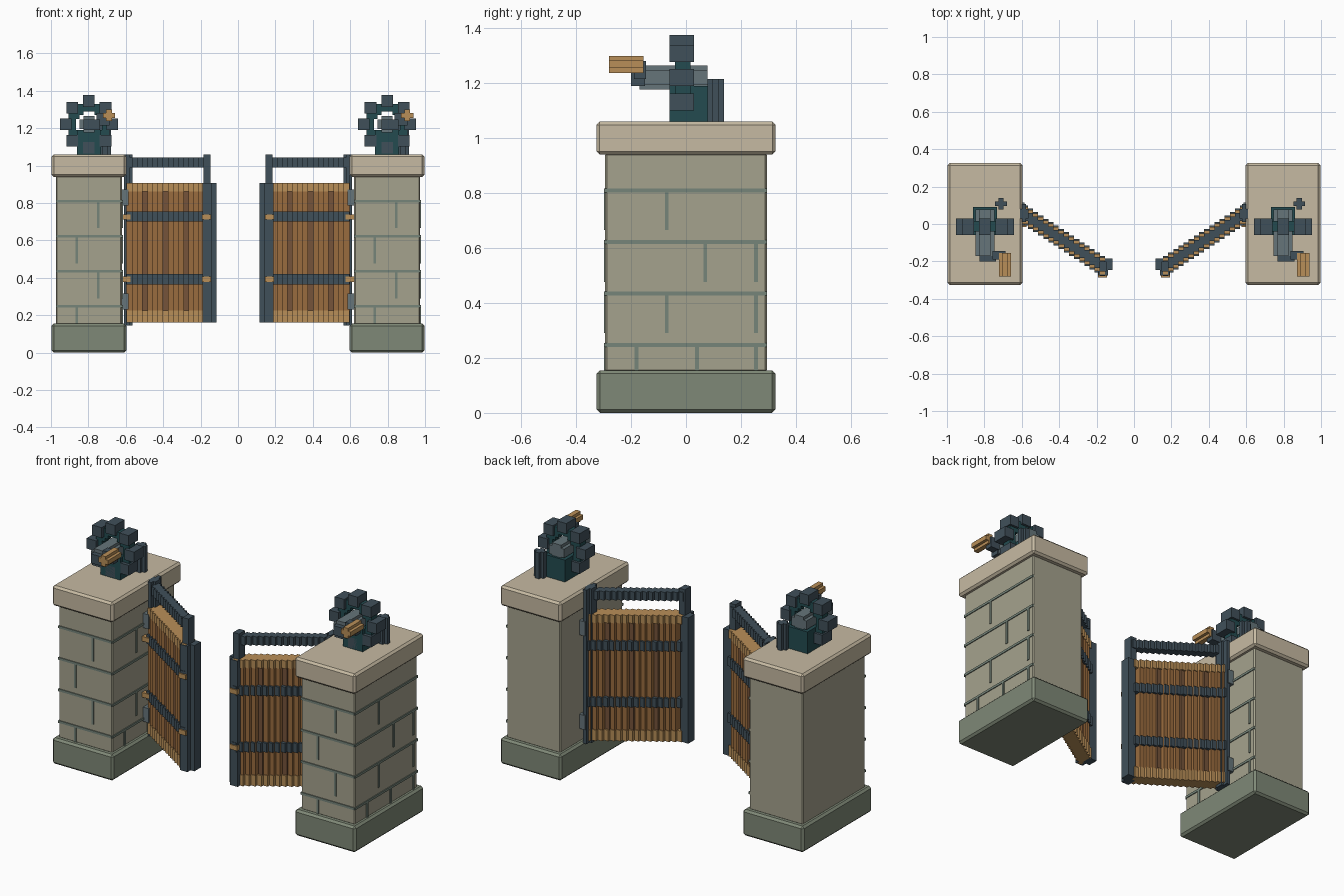
import bpy, bmesh, math

if "Cube" in bpy.data.objects:
    bpy.data.objects.remove(bpy.data.objects["Cube"])

MATS = {}
def mat(name, hexcol):
    m = bpy.data.materials.new(name)
    c = [int(hexcol[i:i + 2], 16) / 255 for i in (0, 2, 4)]
    m.diffuse_color = [*(v / 12.92 if v < .04 else ((v + .055) / 1.055) ** 2.4 for v in c), 1]
    m.use_nodes = True
    m.node_tree.nodes["Principled BSDF"].inputs["Base Color"].default_value = m.diffuse_color
    MATS[name] = m

for n, h in dict(stone="A5A28D", cap="C6BAA2", base="7F8977", mortar="76857A", iron="40505A",
                 teal="234B50", steel="66757A", wood="9A6C3E", dark_wood="76543A", pale_wood="B98F58").items():
    mat(n, h)

def finish(name, bm, material):
    bmesh.ops.recalc_face_normals(bm, faces=bm.faces)
    me = bpy.data.meshes.new(name)
    bm.to_mesh(me)
    bm.free()
    me.materials.append(MATS[material])
    ob = bpy.data.objects.new(name, me)
    bpy.context.collection.objects.link(ob)
    return ob

def add_box(bm, x0, x1, y0, y1, z0, z1):
    vs = bmesh.ops.create_cube(bm, size=1)["verts"]
    for v in vs:
        v.co = ((x0, x1)[v.co.x > 0], (y0, y1)[v.co.y > 0], (z0, z1)[v.co.z > 0])

def boxes(name, material, *dims, bevel=0):
    bm = bmesh.new()
    for d in dims:
        add_box(bm, *d)
    ob = finish(name, bm, material)
    if bevel:
        b = ob.modifiers.new("chamfer", "BEVEL")
        b.width, b.segments = bevel, 1
    return ob

def prism(bm, pts, z0, z1):
    """Extrude an xy outline upward"""
    f = bm.faces.new([bm.verts.new((x, y, z0)) for x, y in pts])
    r = bmesh.ops.extrude_face_region(bm, geom=[f])
    for v in r["geom"]:
        if isinstance(v, bmesh.types.BMVert):
            v.co.z = z1

STEP, X0, Y0, SLOPE = 0.0275, -0.595, 0.055, -0.655

def stairs(name, material, spans, half, zs, side):
    """Stepped slabs along the slanting gate line; spans are (first, last) step numbers"""
    bm = bmesh.new()
    for a, b in spans:
        front, back = [], []
        for i in range(a, b):
            xa, xb = X0 + i * STEP, X0 + (i + 1) * STEP
            y = Y0 + SLOPE * (i + .5) * STEP
            front += [(side * xa, y - half), (side * xb, y - half)]
            back += [(side * xa, y + half), (side * xb, y + half)]
        for z0, z1 in zs:
            prism(bm, front + back[::-1], z0, z1)
    return finish(name, bm, material)

def pillar(cx, tag):
    boxes(tag + "_pillar_base", "base", (cx - .2, cx + .2, -.325, .325, 0, .155), bevel=.012)
    boxes(tag + "_pillar_body", "stone", (cx - .176, cx + .176, -.294, .294, .15, .945), bevel=.006)
    boxes(tag + "_pillar_cap", "cap", (cx - .2, cx + .2, -.326, .326, .94, 1.06), bevel=.012)
    # mortar joints on the front and the right-hand face
    lines, rows = [], (.247, .435, .622, .81)
    for i, z in enumerate(rows):
        low = max(z - .145, .155)
        lines.append((cx - .176, cx + .176, -.299, -.285, z - .007, z + .007))
        lines.append((cx + .165, cx + .181, -.294, .294, z - .007, z + .007))
        x = cx + (.05 if i % 2 else -.065)
        lines.append((x - .007, x + .007, -.299, -.285, low, z))
        for y in ((-.18, .04, .255), (-.07, .255), (.07, .255), (-.07,))[i]:
            lines.append((cx + .165, cx + .181, y - .007, y + .007, low, z))
    boxes(tag + "_mortar_joints", "mortar", *lines)

def winch(cx, tag):
    zc = 1.22
    # toothed wheel
    teeth = []
    for k in range(8):
        a = k * math.pi / 4
        x, z = cx + .125 * math.cos(a), zc + .125 * math.sin(a)
        teeth.append((x - .031, x + .031, -.06, .03, z - .031, z + .031))
    boxes(tag + "_wheel_teeth", "iron", *teeth)
    # blocky ring: only outside faces of the filled cells
    s, n = .02, 6
    filled = {(i, j) for i in range(-n, n + 1) for j in range(-n, n + 1) if .072 < s * math.hypot(i, j) < .118}
    bm = bmesh.new()
    def quad(*p):
        bm.faces.new([bm.verts.new(q) for q in p])
    for i, j in filled:
        x0, x1, z0, z1 = cx + (i - .5) * s, cx + (i + .5) * s, zc + (j - .5) * s, zc + (j + .5) * s
        for y in (-.04, .016):
            quad((x0, y, z0), (x1, y, z0), (x1, y, z1), (x0, y, z1))
        for (di, dj), (p, q) in {(1, 0): ((x1, z0), (x1, z1)), (-1, 0): ((x0, z0), (x0, z1)),
                                 (0, 1): ((x0, z1), (x1, z1)), (0, -1): ((x0, z0), (x1, z0))}.items():
            if (i + di, j + dj) not in filled:
                quad((p[0], -.04, p[1]), (q[0], -.04, q[1]), (q[0], .016, q[1]), (p[0], .016, p[1]))
    bmesh.ops.remove_doubles(bm, verts=bm.verts, dist=.0005)
    finish(tag + "_wheel_ring", bm, "teal")
    # stand, shaft and rear catch
    boxes(tag + "_stand", "teal", (cx - .065, cx + .065, -.06, .09, 1.06, 1.19))
    boxes(tag + "_shaft", "steel", (cx - .05, cx + .05, -.17, .078, zc - .025, zc + .027),
          (cx - .03, cx + .03, -.17, .078, zc - .043, zc + .045))
    boxes(tag + "_catch", "iron", (cx + .055, cx + .118, .095, .12, 1.06, 1.215),
          (cx + .072, cx + .1, .078, .138, 1.06, 1.215))
    # crank arm and handle
    boxes(tag + "_crank_arm", "iron", (cx - .03, cx + .06, -.2, -.15, 1.19, 1.245),
          (cx + .04, cx + .11, -.19, -.145, 1.215, 1.28))
    boxes(tag + "_crank_handle", "pale_wood", (cx + .075, cx + .14, -.28, -.155, 1.255, 1.282),
          (cx + .092, cx + .122, -.28, -.155, 1.238, 1.299))

def gate(side, tag):
    def mboxes(name, material, *dims):
        boxes(tag + name, material, *[(*sorted((side * d[0], side * d[1])), *d[2:]) for d in dims])
    # planks, wooden rails and iron straps
    stairs(tag + "_planks", "wood", [(i, min(i + 3, 16)) for i in range(0, 16, 4)], .042, [(.22, .865)], -side * -1)
    stairs(tag + "_plank_seams", "dark_wood", [(i, i + 1) for i in (3, 7, 11)], .036, [(.22, .865)], side)
    stairs(tag + "_wood_rails", "pale_wood", [(0, 16)], .046, [(.16, .225), (.86, .908)], side)
    stairs(tag + "_straps", "iron", [(0, 16)], .054, [(.365, .42), (.7, .755)], side)
    # lifting rail above the planks
    stairs(tag + "_top_rail", "iron", [(0, 16)], .03, [(.99, 1.042)], side)
    # hinge post, free post and the upright holding the rail
    mboxes("_hinge_post", "iron", (-.61, -.565, .03, .08, .145, 1.06), (-.6, -.578, .01, .108, .145, 1.06))
    mboxes("_free_post", "iron", (-.165, -.115, -.245, -.185, .16, .907), (-.19, -.14, -.275, -.215, .16, .907))
    mboxes("_rail_upright", "iron", (-.185, -.147, -.255, -.2, .9, 1.06))
    # hinge plates and strap ends
    mboxes("_hinge_plates", "steel", *[(-.625, -.585, -.005, .115, z, z + .085) for z in (.23, .787)])
    mboxes("_strap_ends", "pale_wood", *[(x - .024, x + .024, y, y + .03, z - .014, z + .014)
                                         for x, y in ((-.598, -.015), (-.168, -.285)) for z in (.392, .725)])

for cx, tag in ((-.797, "left"), (.797, "right")):
    pillar(cx, tag)
    winch(cx, tag)
gate(1, "left_gate")
gate(-1, "right_gate")
